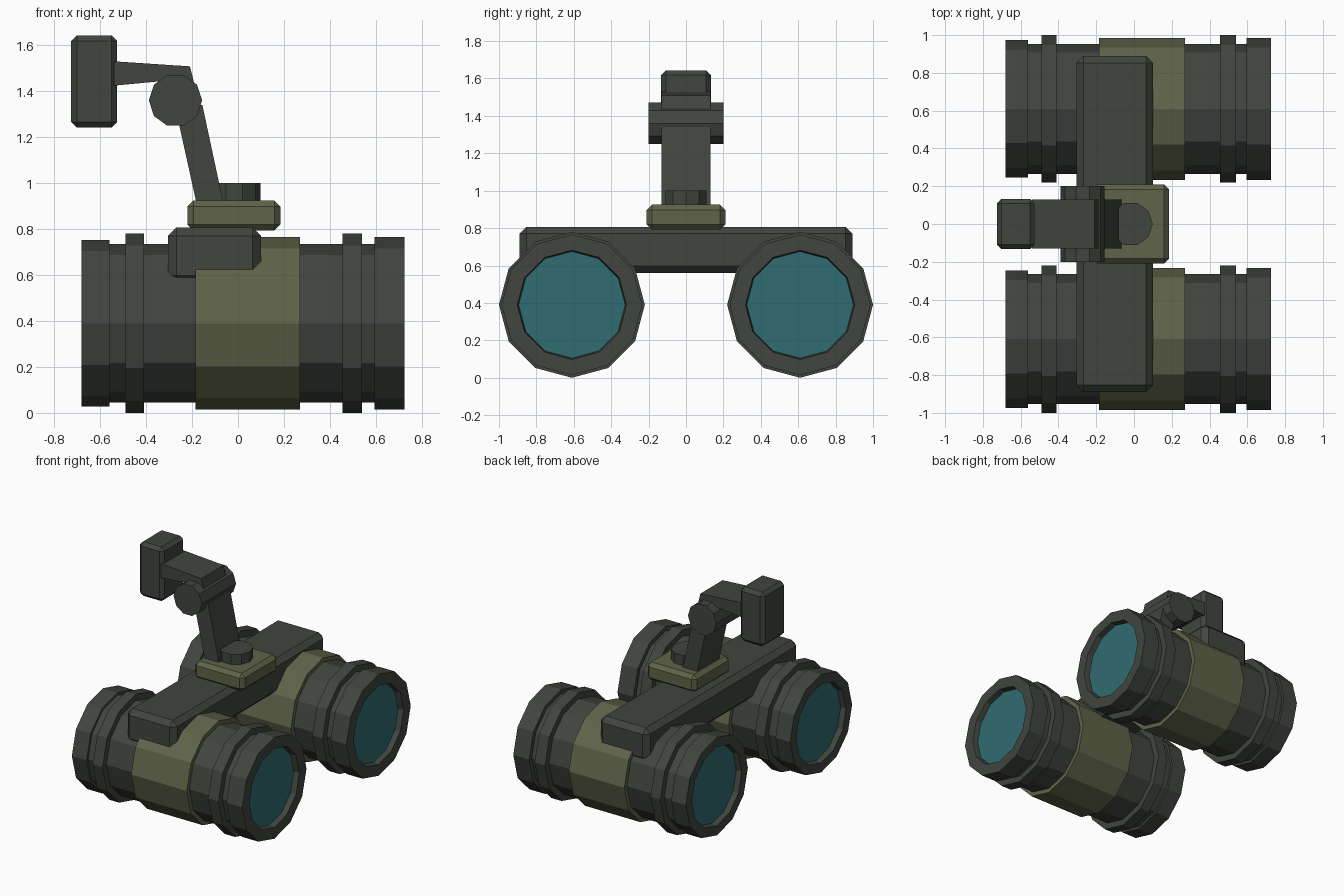
import bpy, bmesh, math
from mathutils import Matrix

if "Cube" in bpy.data.objects:
    bpy.data.objects.remove(bpy.data.objects["Cube"])


def material(name, rgb):
    m = bpy.data.materials.new(name)
    m.diffuse_color = (*rgb, 1)
    m.use_nodes = True
    m.node_tree.nodes["Principled BSDF"].inputs["Base Color"].default_value = m.diffuse_color
    return m


DARK = material("dark grey green", (0.052, 0.060, 0.049))
OLIVE = material("olive", (0.116, 0.127, 0.067))
GLASS = material("teal glass", (0.030, 0.150, 0.165))


def finish(name, bm, mats):
    bmesh.ops.recalc_face_normals(bm, faces=bm.faces[:])
    me = bpy.data.meshes.new(name)
    bm.to_mesh(me)
    bm.free()
    for m in mats:
        me.materials.append(m)
    ob = bpy.data.objects.new(name, me)
    bpy.context.collection.objects.link(ob)
    return ob


def bevelled_box(name, lo, hi, bevel, mat):
    bm = bmesh.new()
    bmesh.ops.create_cube(bm, size=1)
    for v in bm.verts:
        v.co = [(a + b) / 2 + c * (b - a) for a, b, c in zip(lo, hi, v.co)]
    bmesh.ops.bevel(bm, geom=bm.edges[:], offset=bevel, segments=1,
                    affect='EDGES', profile=0.5)
    return finish(name, bm, [mat])


def slab(name, outline, half, mat):
    """Extrude an x-z outline across y."""
    bm = bmesh.new()
    a = [bm.verts.new((x, -half, z)) for x, z in outline]
    b = [bm.verts.new((x, half, z)) for x, z in outline]
    n = len(a)
    bm.faces.new(a)
    bm.faces.new(b[::-1])
    for i in range(n):
        bm.faces.new((a[i], a[(i + 1) % n], b[(i + 1) % n], b[i]))
    return finish(name, bm, [mat])


def cylinder(name, r, depth, centre, rot, mat):
    bm = bmesh.new()
    bmesh.ops.create_cone(bm, cap_ends=True, segments=10, radius1=r, radius2=r, depth=depth,
                          matrix=Matrix.Translation(centre) @ rot)
    # turn the ring so that a corner points along x
    corner = max(v.co.x for v in bm.verts) - centre[0]
    if corner < r * 0.99:
        axis = rot.to_3x3().col[2]
        bmesh.ops.rotate(bm, verts=bm.verts[:], cent=centre,
                         matrix=Matrix.Rotation(math.pi / 10, 3, axis))
    return finish(name, bm, [mat])


def tube(name, y, z, sides=12):
    """Stepped barrel along x with recessed lenses at both ends."""
    steps = [(-0.68, -0.56, 0.363), (-0.56, -0.49, 0.344), (-0.49, -0.41, 0.39),
             (-0.41, -0.185, 0.344), (-0.185, 0.27, 0.376), (0.27, 0.455, 0.344),
             (0.455, 0.54, 0.39), (0.54, 0.595, 0.344), (0.595, 0.725, 0.376)]
    profile = [(-0.64, 0.285), (-0.68, 0.292)]
    for x0, x1, r in steps:
        profile += [(x0, r), (x1, r)]
    profile += [(0.725, 0.292), (0.685, 0.285)]
    bm = bmesh.new()
    rings = []
    for x, r in profile:
        rings.append([bm.verts.new((x, y + r * math.cos(k * math.tau / sides),
                                    z + r * math.sin(k * math.tau / sides)))
                      for k in range(sides)])
    for (x0, r0), (x1, r1), a, b in zip(profile, profile[1:], rings, rings[1:]):
        olive = min(x0, x1) > -0.19 and max(x0, x1) < 0.28
        for k in range(sides):
            j = (k + 1) % sides
            bm.faces.new((a[k], a[j], b[j], b[k])).material_index = int(olive)
    for ring in (rings[0], rings[-1]):
        bm.faces.new(ring).material_index = 2
    return finish(name, bm, [DARK, OLIVE, GLASS])


# Twin barrels
for side, label in ((-1, "front"), (1, "back")):
    tube(label + "_barrel", side * 0.61, 0.39)

# Bridge and mounting plate
bevelled_box("bridge", (-0.305, -0.89, 0.56), (0.10, 0.89, 0.807), 0.037, DARK)
bevelled_box("mount_plate", (-0.22, -0.21, 0.793), (0.185, 0.21, 0.925), 0.027, OLIVE)
cylinder("knob", 0.116, 0.10, (-0.017, 0, 0.95), Matrix.Identity(4), DARK)

# Folding arm
slab("lower_arm", [(-0.061, 0.90), (-0.178, 0.90), (-0.275, 1.34), (-0.155, 1.34)], 0.13, DARK)
cylinder("hinge", 0.116, 0.40, (-0.272, 0, 1.36), Matrix.Rotation(math.pi / 2, 4, 'X'), DARK)
slab("upper_arm", [(-0.54, 1.424), (-0.54, 1.53), (-0.209, 1.508), (-0.185, 1.41),
                   (-0.30, 1.42), (-0.35, 1.442)], 0.13, DARK)
bevelled_box("head_clip", (-0.726, -0.133, 1.241), (-0.526, 0.133, 1.643), 0.025, DARK)
